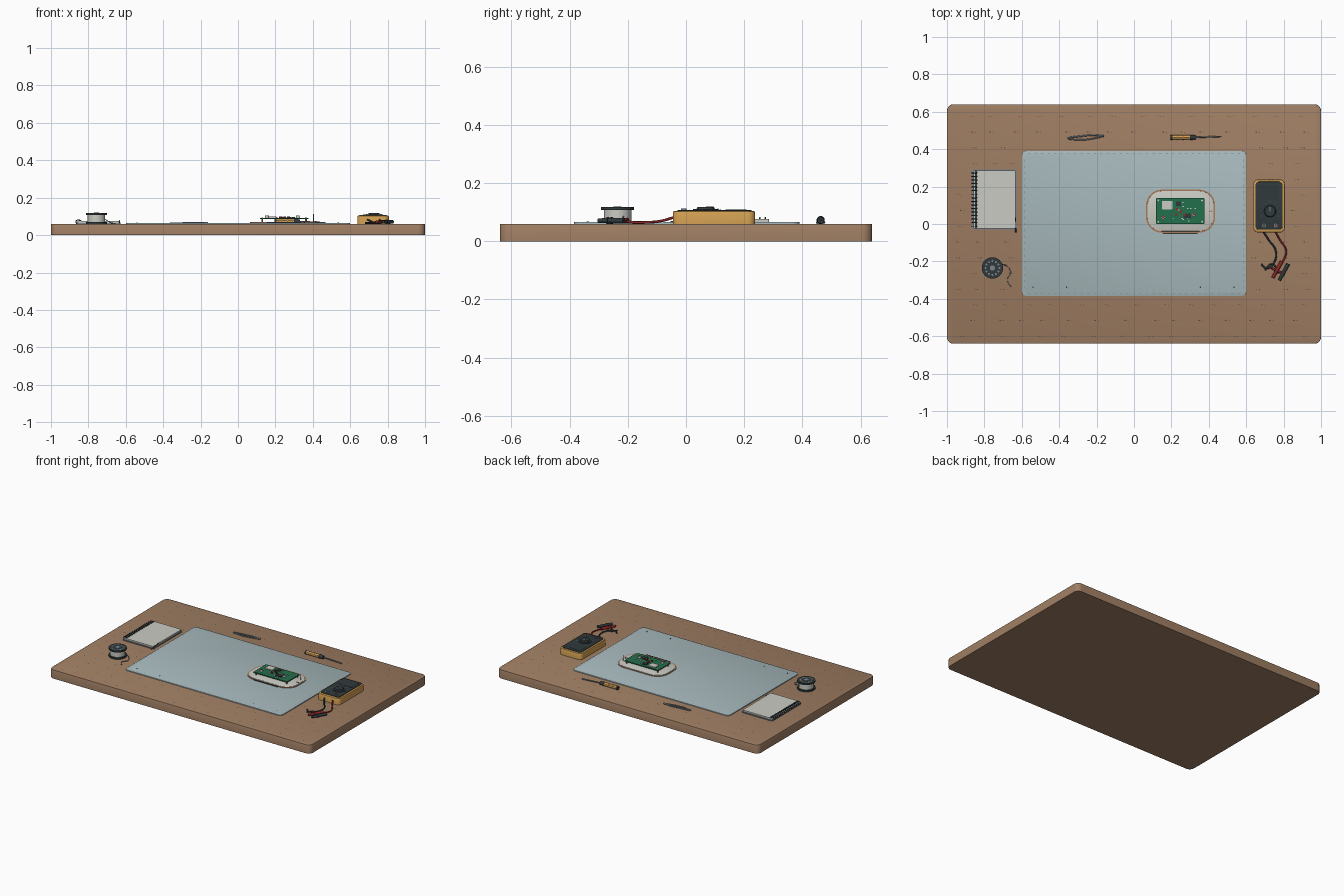
import bpy, bmesh, math, random
from mathutils import Vector

random.seed(4)
if "Cube" in bpy.data.objects:
    bpy.data.objects.remove(bpy.data.objects["Cube"])


def material(name, r, g, b):
    m = bpy.data.materials.new(name)
    m.use_nodes = True
    m.diffuse_color = (r, g, b, 1)
    m.node_tree.nodes["Principled BSDF"].inputs["Base Color"].default_value = (r, g, b, 1)
    return m


WOOD = material("wood", .35, .21, .125)
GRAIN = material("dark wood grain", .10, .055, .03)
MAT = material("pale blue mat", .39, .49, .51)
WHITE = material("off white", .60, .60, .56)
STEEL = material("steel grey", .20, .23, .25)
DARK = material("charcoal", .03, .042, .046)
YELLOW = material("amber", .65, .35, .085)
GREEN = material("board green", .017, .16, .075)
RED = material("red", .30, .02, .02)
COPPER = material("copper trim", .40, .20, .10)


def finish(name, bm, mat, smooth=True):
    bmesh.ops.recalc_face_normals(bm, faces=bm.faces)
    me = bpy.data.meshes.new(name)
    bm.to_mesh(me)
    bm.free()
    me.materials.append(mat)
    ob = bpy.data.objects.new(name, me)
    bpy.context.collection.objects.link(ob)
    if smooth:
        bpy.ops.object.select_all(action='DESELECT')
        ob.select_set(True)
        bpy.context.view_layer.objects.active = ob
        bpy.ops.object.shade_smooth_by_angle()
    return ob


def slab(name, x0, x1, y0, y1, z0, z1, mat, r=0.0, bevel=0.0):
    """Upright slab with rounded corners and an optional edge bevel."""
    bm = bmesh.new()
    steps = 8 if r else 1
    pts = []
    for k, (cx, cy) in enumerate([(x1-r, y1-r), (x0+r, y1-r), (x0+r, y0+r), (x1-r, y0+r)]):
        for i in range(steps):
            a = math.pi/2 * (k + i/max(steps-1, 1))
            pts.append((cx + r*math.cos(a), cy + r*math.sin(a), z0))
    face = bm.faces.new([bm.verts.new(p) for p in pts])
    out = bmesh.ops.extrude_face_region(bm, geom=[face])
    bmesh.ops.translate(bm, vec=(0, 0, z1-z0),
                        verts=[v for v in out["geom"] if isinstance(v, bmesh.types.BMVert)])
    if bevel:
        edges = [e for e in bm.edges if all(v.co.z > z1-1e-5 for v in e.verts)]
        bmesh.ops.bevel(bm, geom=edges, offset=bevel, segments=2, affect='EDGES', profile=.5)
    return finish(name, bm, mat, bool(r))


def rod(name, a, b, r, mat, r2=None, sides=20):
    """Cylinder or cone between two points."""
    a, b = Vector(a), Vector(b)
    bm = bmesh.new()
    bmesh.ops.create_cone(bm, cap_ends=True, segments=sides, radius1=r,
                          radius2=r if r2 is None else r2, depth=(b-a).length)
    ob = finish(name, bm, mat)
    ob.rotation_euler = (b-a).to_track_quat('Z', 'Y').to_euler()
    ob.location = (a+b)/2
    return ob


def wire(name, pts, r, mat, closed=False):
    """Smooth round wire through points."""
    cu = bpy.data.curves.new(name, 'CURVE')
    cu.dimensions = '3D'
    cu.bevel_depth, cu.bevel_resolution, cu.resolution_u = r, 2, 8
    cu.use_fill_caps = True
    sp = cu.splines.new('BEZIER')
    sp.bezier_points.add(len(pts)-1)
    sp.use_cyclic_u = closed
    for p, co in zip(sp.bezier_points, pts):
        p.co = co
        p.handle_left_type = p.handle_right_type = 'AUTO'
    cu.materials.append(mat)
    ob = bpy.data.objects.new(name, cu)
    bpy.context.collection.objects.link(ob)
    return ob


def dashes(name, spots, z, mat):
    """Many tiny flat marks in one object; each spot is x, y, length x, length y."""
    bm = bmesh.new()
    for x, y, w, h in spots:
        bm.faces.new([bm.verts.new((x+sx*w/2, y+sy*h/2, z))
                      for sx, sy in ((-1, -1), (1, -1), (1, 1), (-1, 1))])
    ob = finish(name, bm, mat, False)
    for p in ob.data.polygons:
        if p.normal.z < 0:
            p.flip()
    return ob


# Table top with short grain marks in rows
TOP = .06
slab("table_top", -1, 1, -.64, .64, 0, TOP, WOOD, .035, .003)
marks = []
for row in range(15):
    y = -.6 + row*.084
    x = -.95 + random.random()*.1
    while x < .95:
        if abs(x) > .63 or y < -.4 or y > .41:
            marks += [(x, y, .008, .0035), (x+.016, y-.002, .006, .0035)]
        x += random.uniform(.09, .17)
dashes("wood_grain", marks, TOP+.0006, GRAIN)

# Work mat with a stitched border and four dark pins
MT = .066
slab("work_mat", -.6, .6, -.385, .39, TOP, MT, MAT, .025, .001)
stitches = [(-.56+i*.035, y, .012, .002) for i in range(33) for y in (-.37, .375)]
stitches += [(x, -.34+i*.034, .002, .012) for i in range(21) for x in (-.585, .585)]
dashes("mat_stitching", stitches, MT+.0006, STEEL)
for x in (-.54, -.36, .355, .535):
    rod("mat_pin", (x, -.338, MT), (x, -.338, MT+.002), .004, DARK, sides=10)

# Notebook with spiral binding and pen
slab("notebook_cover", -.865, -.628, -.03, .292, TOP, .066, STEEL, .008)
slab("notebook_pages", -.858, -.634, -.024, .286, .066, .076, WHITE, .006)
slab("notebook_binding", -.851, -.840, -.024, .286, .076, .0775, DARK)
for i in range(16):
    y = -.012 + i*.019
    ring = [(-.853+.014*math.cos(a), y, .072+.009*math.sin(a))
            for a in (0, math.pi/2, math.pi, 1.5*math.pi)]
    wire("binding_ring", ring, .0025, DARK, True)
rod("bookmark", (-.634, .035, .077), (-.632, -.045, .065), .003, DARK, sides=8)

# Solder spool with perforated flanges and a loose wire end
SX, SY = -.757, -.235
rod("spool_lower_flange", (SX, SY, TOP), (SX, SY, .070), .057, DARK, sides=40)
rod("spool_winding", (SX, SY, .070), (SX, SY, .108), .047, WHITE, sides=40)
rod("spool_upper_flange", (SX, SY, .108), (SX, SY, .118), .057, DARK, sides=40)
rod("spool_hub", (SX, SY, .118), (SX, SY, .120), .014, STEEL)
for i in range(12):
    a = i*math.pi/6
    px, py = SX+.037*math.cos(a), SY+.037*math.sin(a)
    rod("flange_hole", (px, py, .118), (px, py, .1185), .0055, STEEL, sides=10)
wire("loose_solder", [(SX+.045, SY+.02, .085), (-.68, -.225, .067), (-.66, -.26, .063),
                      (-.678, -.30, .063), (-.655, -.34, .063)], .0022, STEEL)

# Oval tray with copper trim
slab("tray_trim", .064, .434, -.047, .184, MT, .069, COPPER, .085)
slab("tray", .072, .426, -.039, .176, MT, .071, WHITE, .078, .001)
slab("tray_front_slot", .155, .34, -.054, -.047, MT, .070, DARK)
for x in (.405, .415):
    rod("tray_peg", (x, .068, .071), (x, .068, .075), .004, COPPER, sides=10)

# Circuit board on standoffs, with its components
BZ = .092
slab("circuit_board", .118, .376, 0, .138, .086, BZ, GREEN, .004)
for x in (.13, .364):
    for y in (.012, .126):
        rod("standoff", (x, y, .071), (x, y, .086), .005, COPPER, sides=10)
        rod("board_screw", (x, y, BZ), (x, y, BZ+.002), .005, WHITE, sides=10)
slab("main_chip", .150, .206, .078, .124, BZ, .099, WHITE, .004)
slab("small_chip", .265, .305, .03, .055, BZ, .098, DARK)
slab("driver_chip", .225, .25, .095, .12, BZ, .097, DARK)
for x, y in ((.23, .08), (.25, .065), (.27, .05), (.225, .05)):
    rod("red_part", (x, y, BZ), (x, y, .100), .007, RED, sides=12)
for x, y in ((.32, .05), (.155, .035)):
    rod("capacitor", (x, y, BZ), (x, y, .105), .010, WHITE)
    rod("capacitor_cap", (x, y, .105), (x, y, .106), .006, RED, sides=12)
for i in range(16):
    x, y = random.uniform(.20, .33), random.uniform(.015, .125)
    slab("surface_part", x-.004, x+.004, y-.0025, y+.0025, BZ, .095, WHITE)
rod("antenna", (.404, .11, .071), (.404, .11, .112), .002, STEEL, sides=8)

# Multimeter
slab("meter_case", .638, .806, -.045, .238, TOP, .104, YELLOW, .025, .005)
slab("meter_face", .650, .794, -.030, .226, .104, .108, DARK, .016, .001)
slab("meter_screen", .668, .776, .135, .208, .108, .109, DARK, .005)
rod("dial_plate", (.727, .068, .108), (.727, .068, .111), .044, DARK, sides=32)
rod("dial_knob", (.727, .068, .111), (.727, .068, .118), .032, DARK, .028, 32)
slab("dial_pointer", .724, .730, .068, .094, .118, .1195, STEEL)
for i in range(9):
    a = math.radians(-30 + i*30)
    px, py = .727+.05*math.cos(a), .068+.05*math.sin(a)
    rod("dial_mark", (px, py, .108), (px, py, .1088), .002, STEEL, sides=8)
for x, m in ((.695, DARK), (.757, RED)):
    rod("lead_socket", (x, -.008, .108), (x, -.008, .112), .010, STEEL)
    rod("socket_core", (x, -.008, .112), (x, -.008, .1125), .006, m)

# Test leads and probes
wire("black_lead", [(.693, -.043, .082), (.720, -.085, .070), (.757, -.14, .065),
                    (.752, -.20, .065), (.712, -.237, .065), (.680, -.215, .065)], .0045, DARK)
wire("red_lead", [(.757, -.043, .082), (.780, -.085, .070), (.813, -.14, .065),
                  (.806, -.18, .065), (.787, -.21, .070)], .0045, RED)
wire("black_lead_tail", [(.700, -.248, .065), (.735, -.215, .065), (.765, -.235, .068)], .004, DARK)
for name, mat, dx, dy in (("red_probe", RED, 0, 0), ("black_probe", DARK, .035, -.013)):
    a, b = Vector((.790+dx, -.20+dy, .071)), Vector((.742+dx, -.288+dy, .071))
    rod(name, a, b, .010, mat, .008)
    rod(name + "_guard", a.lerp(b, .60), a.lerp(b, .66), .012, DARK)
rod("red_probe_clip", (.735, -.235, .069), (.790, -.262, .069), .006, RED)

# Screwdriver
D = Vector((.2, .463, .073))
rod("screwdriver_handle", D, D+Vector((.10, 0, 0)), .0125, YELLOW, sides=12)
rod("screwdriver_end_cap", D-Vector((.004, 0, 0)), D+Vector((.006, 0, 0)), .0135, DARK)
rod("screwdriver_collar", D+Vector((.10, 0, 0)), D+Vector((.132, 0, 0)), .014, DARK, .011)
for x in (.03, .06):
    rod("handle_band", D+Vector((x, 0, 0)), D+Vector((x+.006, 0, 0)), .013, COPPER)
rod("screwdriver_shaft", D+Vector((.13, 0, 0)), (.468, .468, .066), .004, STEEL, sides=10)

# Tweezers: two bowed arms meeting at the back
for s in (1, -1):
    wire("tweezer_arm", [(-.165, .470, .065), (-.21, .467+s*.008, .065),
                         (-.28, .460+s*.010, .065), (-.355, .458+s*.003, .064)], .004, STEEL)
rod("tweezer_joint", (-.185, .469, .065), (-.160, .471, .065), .0055, STEEL, sides=12)
